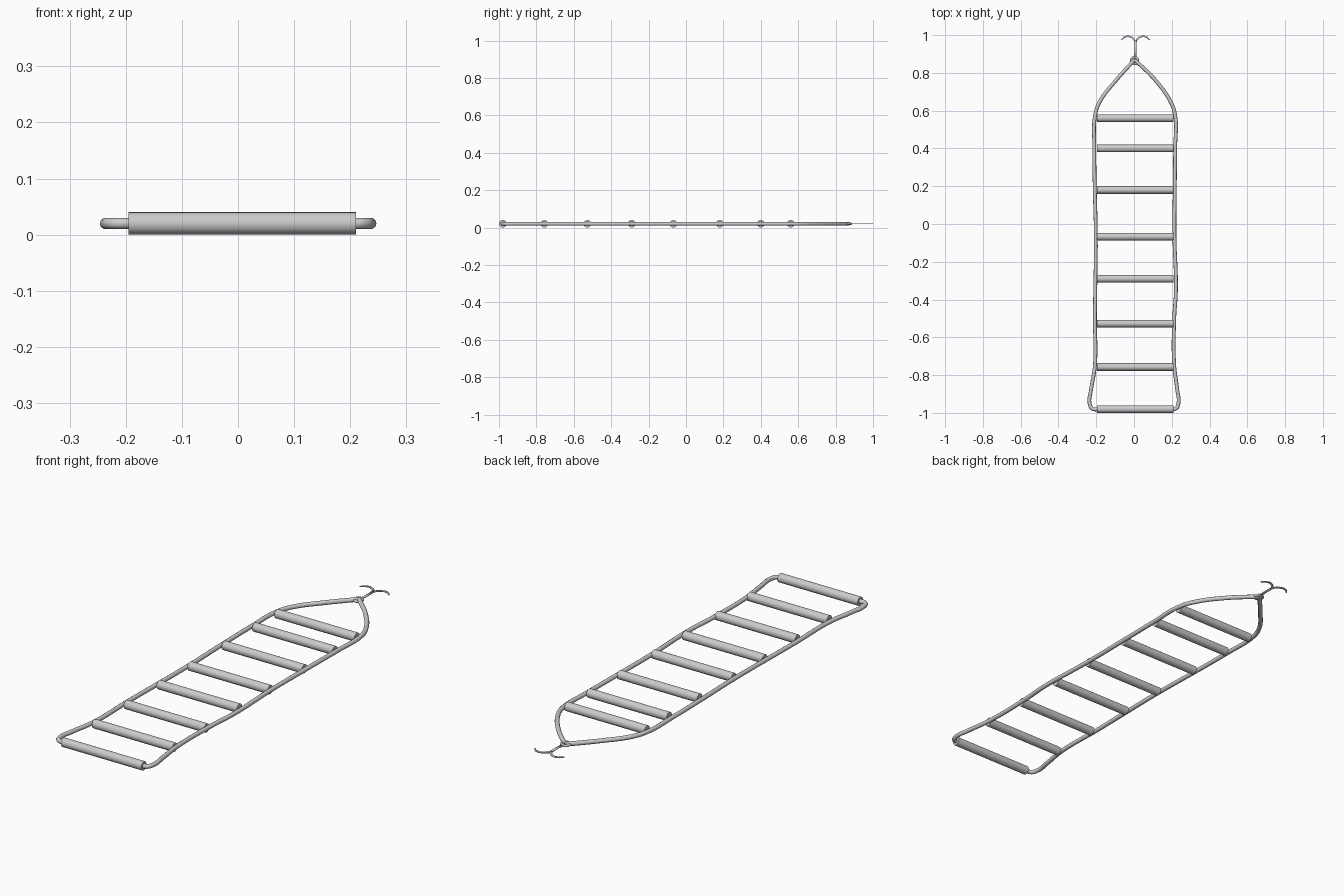
import bpy, bmesh, math
from mathutils import Vector

cube = bpy.data.objects.get("Cube")
if cube:
    bpy.data.objects.remove(cube)

MID = 0.02  # height of the ladder's centre plane

grey = bpy.data.materials.new("plain_grey")
grey.use_nodes = True
grey.diffuse_color = (0.6, 0.6, 0.6, 1)
grey.node_tree.nodes["Principled BSDF"].inputs["Base Color"].default_value = (0.6, 0.6, 0.6, 1)


def finish(obj, name):
    obj.name = name
    obj.data.materials.append(grey)
    bpy.ops.object.select_all(action='DESELECT')
    obj.select_set(True)
    bpy.context.view_layer.objects.active = obj
    bpy.ops.object.shade_smooth_by_angle(angle=math.radians(40))


def rope(name, points, radius):
    """Round rope swept along a smooth path in the ladder plane."""
    curve = bpy.data.curves.new(name, 'CURVE')
    curve.dimensions = '3D'
    curve.bevel_depth = radius
    curve.bevel_resolution = 3
    curve.resolution_u = 8
    curve.use_fill_caps = True
    spline = curve.splines.new('BEZIER')
    spline.bezier_points.add(len(points) - 1)
    for bp, (x, y) in zip(spline.bezier_points, points):
        bp.co = (x, y, MID)
        bp.handle_left_type = bp.handle_right_type = 'AUTO'
    obj = bpy.data.objects.new(name, curve)
    bpy.context.collection.objects.link(obj)
    bpy.ops.object.select_all(action='DESELECT')
    obj.select_set(True)
    bpy.context.view_layer.objects.active = obj
    bpy.ops.object.convert(target='MESH')
    finish(bpy.context.object, name)


def strip(name, points, widths):
    """Thin flat strip following a path, used for the hook."""
    bm = bmesh.new()
    pts = [Vector((x, y, MID)) for x, y in points]
    rows = []
    for i, p in enumerate(pts):
        along = (pts[min(i + 1, len(pts) - 1)] - pts[max(i - 1, 0)]).normalized()
        side = Vector((-along.y, along.x, 0)) * widths[i] / 2
        rows.append((bm.verts.new(p + side), bm.verts.new(p - side)))
    for a, b in zip(rows, rows[1:]):
        bm.faces.new((a[0], a[1], b[1], b[0]))
    mesh = bpy.data.meshes.new(name)
    bm.to_mesh(mesh)
    bm.free()
    obj = bpy.data.objects.new(name, mesh)
    bpy.context.collection.objects.link(obj)
    solid = obj.modifiers.new("thickness", 'SOLIDIFY')
    solid.thickness = 0.004
    solid.offset = 0
    finish(obj, name)


# Rungs
for i, y in enumerate((-0.98, -0.757, -0.527, -0.29, -0.067, 0.18, 0.4, 0.56)):
    bpy.ops.mesh.primitive_cylinder_add(vertices=24, radius=0.02, depth=0.405,
                                        location=(0.0075, y, MID),
                                        rotation=(0, math.pi / 2, 0))
    finish(bpy.context.object, f"rung_{i + 1}")

# Side ropes, from the bottom rung up to the apex
rope("right_rope", [(-0.18, -0.98), (-0.222, -0.977), (-0.235, -0.95), (-0.226, -0.87),
                    (-0.207, -0.75), (-0.207, -0.5), (-0.202, -0.06), (-0.208, 0.2),
                    (-0.21, 0.4), (-0.205, 0.58), (-0.18, 0.65), (-0.1, 0.755),
                    (0.003, 0.87)], 0.01)
rope("left_rope", [(0.19, -0.98), (0.222, -0.977), (0.235, -0.95), (0.228, -0.87),
                   (0.213, -0.75), (0.213, -0.5), (0.222, -0.35), (0.214, -0.06),
                   (0.216, 0.2), (0.218, 0.4), (0.217, 0.58), (0.192, 0.65),
                   (0.11, 0.765), (0.003, 0.87)], 0.01)

# Ring tying the ropes at the apex
bpy.ops.mesh.primitive_torus_add(major_radius=0.018, minor_radius=0.006,
                                 major_segments=24, minor_segments=10,
                                 location=(0.003, 0.865, MID))
finish(bpy.context.object, "apex_ring")

# Flat two-armed hook
strip("hook_shank", [(0.005, 0.87), (0.009, 0.92), (0.008, 0.975)], [0.013, 0.011, 0.011])
for name, side in (("right_hook_arm", -1), ("left_hook_arm", 1)):
    arm = [(0.0, 0.955), (0.006, 0.975), (0.02, 0.988), (0.04, 0.995), (0.06, 0.989), (0.075, 0.974)]
    strip(name, [(0.008 + side * x, y) for x, y in arm],
          [0.008, 0.009, 0.009, 0.009, 0.008, 0.003])
